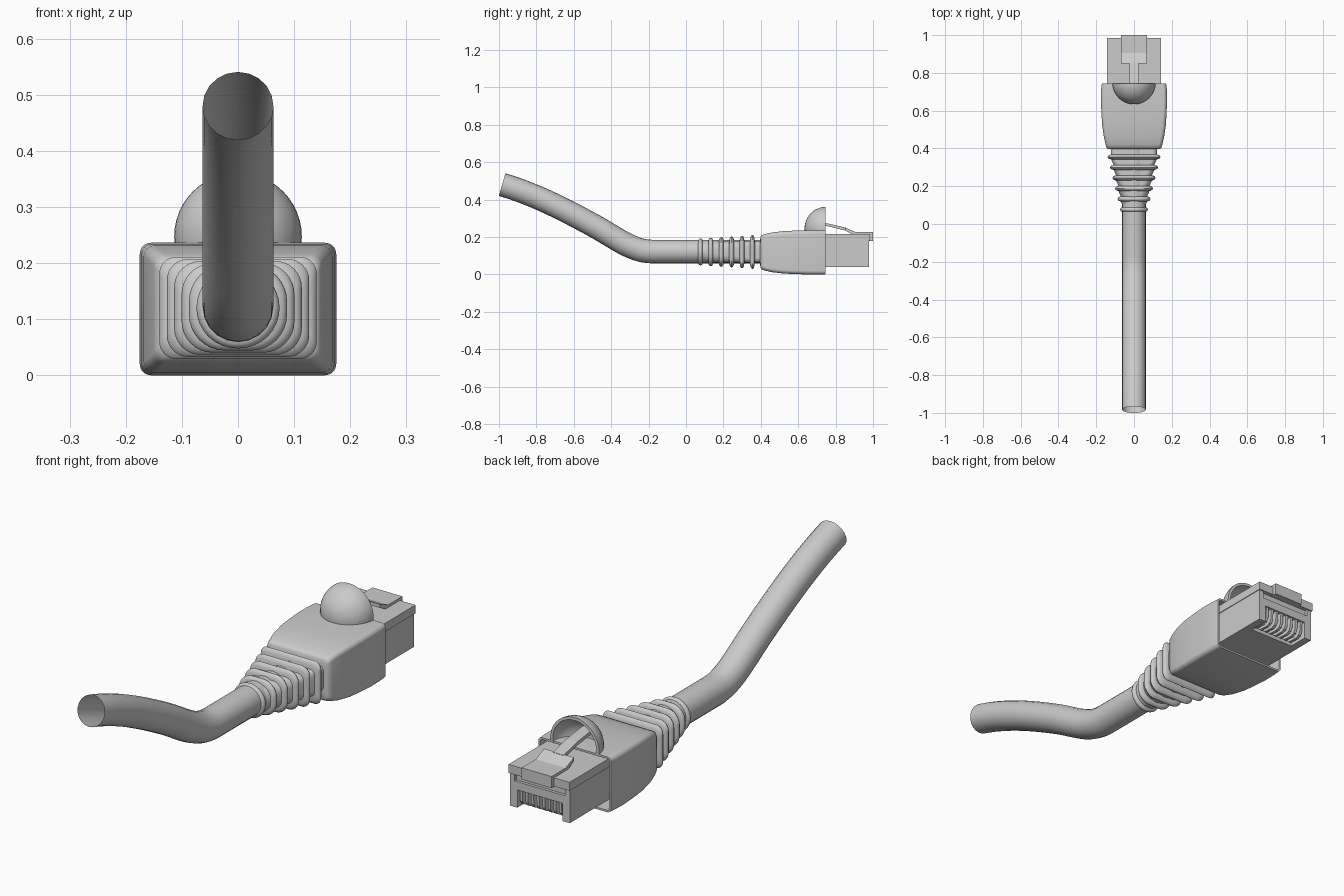
import bpy, bmesh, math
from mathutils import Vector

if "Cube" in bpy.data.objects:
    bpy.data.objects.remove(bpy.data.objects["Cube"])

CZ = 0.12  # height of the cable axis


def finish(bm, name, smooth=None):
    bmesh.ops.recalc_face_normals(bm, faces=bm.faces)
    me = bpy.data.meshes.new(name)
    bm.to_mesh(me)
    bm.free()
    ob = bpy.data.objects.new(name, me)
    bpy.context.collection.objects.link(ob)
    if smooth:
        shade(ob, smooth)
    return ob


def activate(ob):
    bpy.ops.object.select_all(action='DESELECT')
    ob.select_set(True)
    bpy.context.view_layer.objects.active = ob


def shade(ob, angle):
    activate(ob)
    bpy.ops.object.shade_smooth_by_angle(angle=math.radians(angle))


def round_rect(y, hx, hz, r, cz, seg=8):
    r = min(r, hx, hz)
    pts = []
    for k, (sx, sz) in enumerate([(1, 1), (-1, 1), (-1, -1), (1, -1)]):
        for i in range(seg + 1):
            a = math.pi / 2 * (k + i / seg)
            pts.append((sx * (hx - r + 1e-4) + r * math.cos(a), y,
                        cz + sz * (hz - r + 1e-4) + r * math.sin(a)))
    return pts


def loft(name, sections, cz, smooth=40):
    bm = bmesh.new()
    rings = [[bm.verts.new(p) for p in round_rect(*s, cz)] for s in sections]
    n = len(rings[0])
    for a, b in zip(rings, rings[1:]):
        for i in range(n):
            bm.faces.new((a[i], a[(i + 1) % n], b[(i + 1) % n], b[i]))
    bm.faces.new(rings[0])
    bm.faces.new(rings[-1])
    return finish(bm, name, smooth)


def prism(name, profile, x0, x1, smooth=None):
    """Extrude a (y, z) profile along x."""
    bm = bmesh.new()
    a = [bm.verts.new((x0, y, z)) for y, z in profile]
    b = [bm.verts.new((x1, y, z)) for y, z in profile]
    bm.faces.new(a)
    bm.faces.new(b)
    for i in range(len(a)):
        j = (i + 1) % len(a)
        bm.faces.new((a[i], a[j], b[j], b[i]))
    return finish(bm, name, smooth)


def box(name, hx, y0, y1, z0, z1):
    return prism(name, [(y0, z0), (y1, z0), (y1, z1), (y0, z1)], -hx, hx)


def cut(ob, cutter):
    m = ob.modifiers.new("cut", 'BOOLEAN')
    m.operation, m.solver, m.object = 'DIFFERENCE', 'EXACT', cutter
    activate(ob)
    bpy.ops.object.modifier_apply(modifier=m.name)
    bpy.data.objects.remove(cutter)


# cable: open round tube along a bezier path (left handle, point, right handle)
path = [((-1.05, .50), (-.983, .48), (-.80, .427)),
        ((-.62, .33), (-.50, .265), (-.38, .20)),
        ((-.29, .122), (-.18, .122), (0, .122)),
        ((.20, .122), (.41, .122), (.45, .122))]
cu = bpy.data.curves.new("cable", 'CURVE')
cu.dimensions = '3D'
cu.bevel_depth = 0.063
cu.bevel_resolution = 8
cu.resolution_u = 14
sp = cu.splines.new('BEZIER')
sp.bezier_points.add(len(path) - 1)
for bp, (l, c, r) in zip(sp.bezier_points, path):
    bp.handle_left_type = bp.handle_right_type = 'FREE'
    bp.co = (0, *c)
    bp.handle_left = (0, *l)
    bp.handle_right = (0, *r)
cable = bpy.data.objects.new("cable", cu)
bpy.context.collection.objects.link(cable)
activate(cable)
bpy.ops.object.convert(target='MESH')
shade(bpy.context.object, 40)

# strain relief: six rounded ribs, going from round to rectangular
ribs = []
for i in range(6):
    t = i / 5
    y = 0.077 + 0.278 * t
    hx, hz = 0.074 + 0.066 * t, 0.072 + 0.019 * t
    bx, bz = 0.057 + 0.063 * t, 0.057
    r = 0.072 * (1 - t) + 0.03 * t
    for k in range(7):
        a = math.pi * k / 6
        s = math.sin(a)
        ribs.append((y - 0.013 * math.cos(a), bx + (hx - bx) * s,
                     bz + (hz - bz) * s, r * (0.8 + 0.2 * s)))
ribs.append((0.41, 0.125, 0.057, 0.03))
loft("strain_relief", ribs, CZ, 50)

# boot body: swelling shell with an open, recessed mouth
loft("boot_body", [(.396, .12, .06, .02), (.398, .138, .082, .02),
                   (.403, .145, .090, .02), (.42, .150, .097, .02),
                   (.46, .159, .106, .02), (.52, .168, .113, .02),
                   (.58, .172, .116, .02), (.65, .175, .118, .02),
                   (.71, .174, .118, .02), (.745, .170, .117, .018),
                   (.745, .162, .109, .012), (.62, .160, .107, .012)], 0.118)

# latch hood: hollow quarter sphere on the boot
bm = bmesh.new()
bmesh.ops.create_uvsphere(bm, u_segments=40, v_segments=24, radius=0.114)
bmesh.ops.translate(bm, verts=bm.verts, vec=(0, .748, .247))
for co, no in (((0, .745, 0), (0, 1, 0)), ((0, 0, .228), (0, 0, -1))):
    bmesh.ops.bisect_plane(bm, geom=bm.verts[:] + bm.edges[:] + bm.faces[:],
                           plane_co=Vector(co), plane_no=Vector(no), clear_outer=True)
hood = finish(bm, "latch_hood")
m = hood.modifiers.new("wall", 'SOLIDIFY')
m.thickness, m.offset = 0.012, -1
activate(hood)
bpy.ops.object.modifier_apply(modifier="wall")
shade(hood, 40)

# plug housing with contact cavity and front slot
plug = box("plug_housing", 0.140, .63, .978, .04, .182)
cut(plug, box("cavity_cutter", 0.106, .89, 1.0, .02, .115))
cut(plug, box("slot_cutter", 0.118, .966, 1.0, .15, .2))
box("plug_top", 0.143, .63, .984, .18, .216)

# contacts: eight rounded fins inside the cavity
for i in range(8):
    x = (i - 3.5) * 0.0262
    prism(f"contact_{i + 1}", [(.885, .062), (.90, .048), (.945, .046), (.962, .054),
                               (.971, .07), (.973, .12), (.885, .12)],
          x - 0.006, x + 0.006)

# latch: thin sloping arm and a wide head hooked over the plug
prism("latch_arm", [(.65, .286), (.76, .272), (.855, .250), (.855, .234),
                    (.76, .257), (.65, .271)], -0.025, 0.025)
prism("latch_head", [(.85, .251), (.905, .227), (1.0, .227), (1.0, .178),
                     (.974, .178), (.974, .208), (.90, .210), (.85, .235)], -0.07, 0.07)
